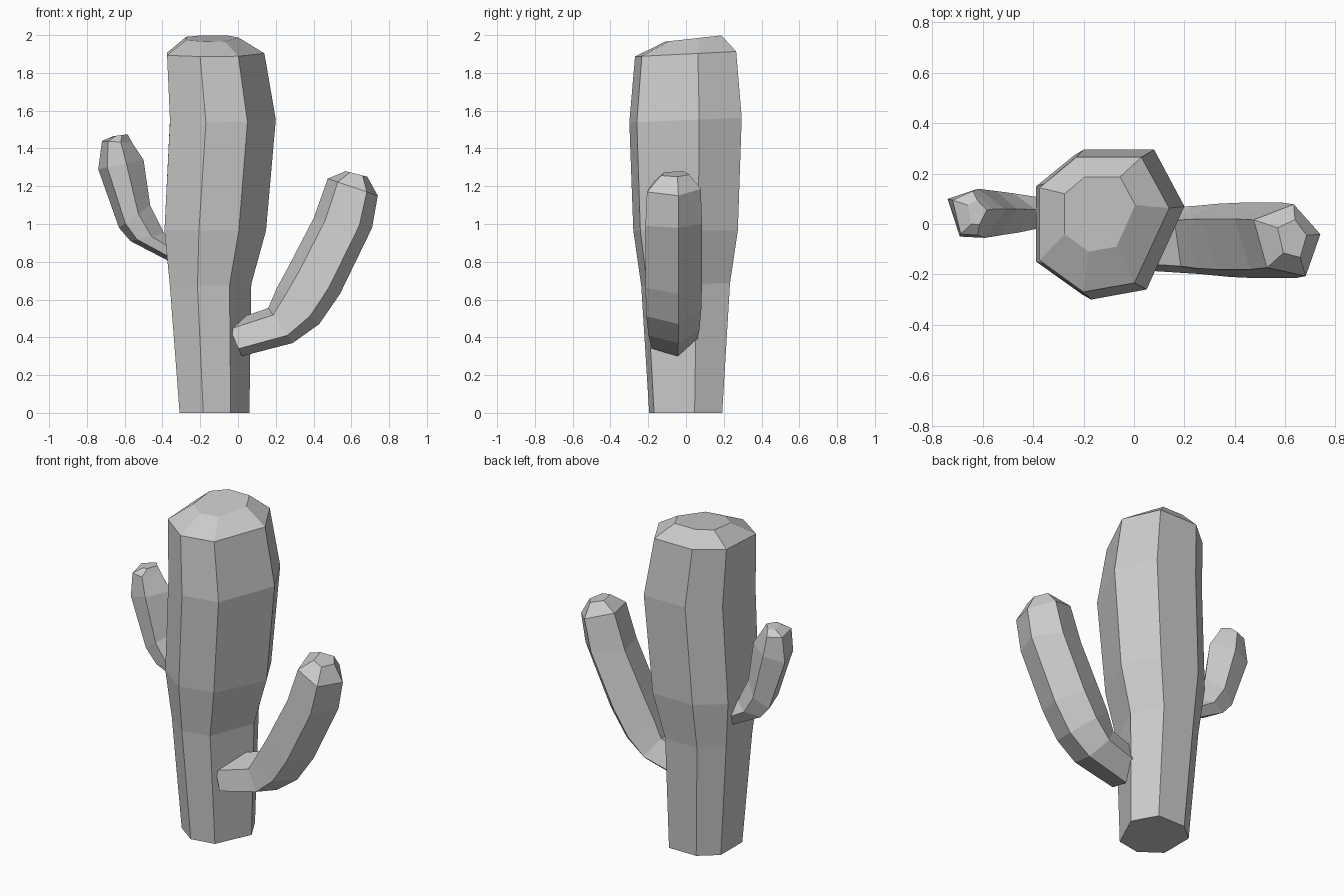
import bpy, bmesh
from mathutils import Vector

if "Cube" in bpy.data.objects:
    bpy.data.objects.remove(bpy.data.objects["Cube"])


def loft(name, rings):
    """Skin a list of equal-length point rings into one closed, flat-shaded solid."""
    bm = bmesh.new()
    loops = [[bm.verts.new(p) for p in ring] for ring in rings]
    n = len(loops[0])
    for a, b in zip(loops, loops[1:]):
        for i in range(n):
            j = (i + 1) % n
            bm.faces.new((a[i], a[j], b[j], b[i]))
    ends = [bm.faces.new(loops[0]), bm.faces.new(loops[-1])]
    bmesh.ops.triangulate(bm, faces=ends)
    bmesh.ops.recalc_face_normals(bm, faces=bm.faces[:])
    mesh = bpy.data.meshes.new(name)
    bm.to_mesh(mesh)
    bm.free()
    obj = bpy.data.objects.new(name, mesh)
    bpy.context.collection.objects.link(obj)
    return obj


def arm(name, section, yc, spine):
    """section: (outer-to-inner fraction, y); spine: outer xz, inner xz, y scale."""
    rings = []
    for ox, oz, ix, iz, s in spine:
        o, i = Vector((ox, oz)), Vector((ix, iz))
        ring = []
        for t, y in section:
            p = o.lerp(i, t)
            ring.append((p.x, yc + (y - yc) * s, p.y))
        rings.append(ring)
    return loft(name, rings)


# Trunk: irregular seven-sided section, scaled and shifted up the height
section = [(-.27, -.16), (-.08, -.30), (.14, -.26), (.29, .07),
           (.17, .295), (-.11, .295), (-.27, .16)]
# z, centre x, centre y, scale x, scale y, rise towards the back
levels = [(0, -.131, 0, .66, .65, 0),
          (.68, -.153, 0, .77, .79, .03),
          (.965, -.13, 0, .96, .93, 0),
          (1.55, -.09, 0, 1, 1, .04),
          (1.90, -.127, 0, .92, .90, .05),
          (1.982, -.14, .04, .50, .50, .11)]
loft("trunk", [[(cx + x * sx, cy + y * sy, z + y * sy * rise)
                for x, y in section] for z, cx, cy, sx, sy, rise in levels])

# Large right arm: five-sided, bending upwards
arm("right_arm",
    [(0, -.04), (.22, -.215), (.80, -.18), (1, .02), (.40, .085)], -.05,
    [(.02, .30, -.06, .48, .80),
     (.29, .37, .16, .555, .90),
     (.43, .47, .205, .66, .97),
     (.54, .63, .27, .78, 1),
     (.71, .98, .40, 1.03, 1),
     (.74, 1.15, .475, 1.24, .95),
     (.685, 1.25, .57, 1.28, .50)])

# Small left arm, higher up the trunk
arm("left_arm",
    [(0, .10), (.20, -.05), (.62, -.055), (1, .06), (.50, .14)], .05,
    [(-.34, .79, -.33, .90, .55),
     (-.57, .91, -.39, .95, .80),
     (-.63, .98, -.465, 1.10, .90),
     (-.74, 1.29, -.50, 1.34, 1),
     (-.72, 1.44, -.56, 1.43, .90),
     (-.66, 1.465, -.585, 1.475, .50)])
